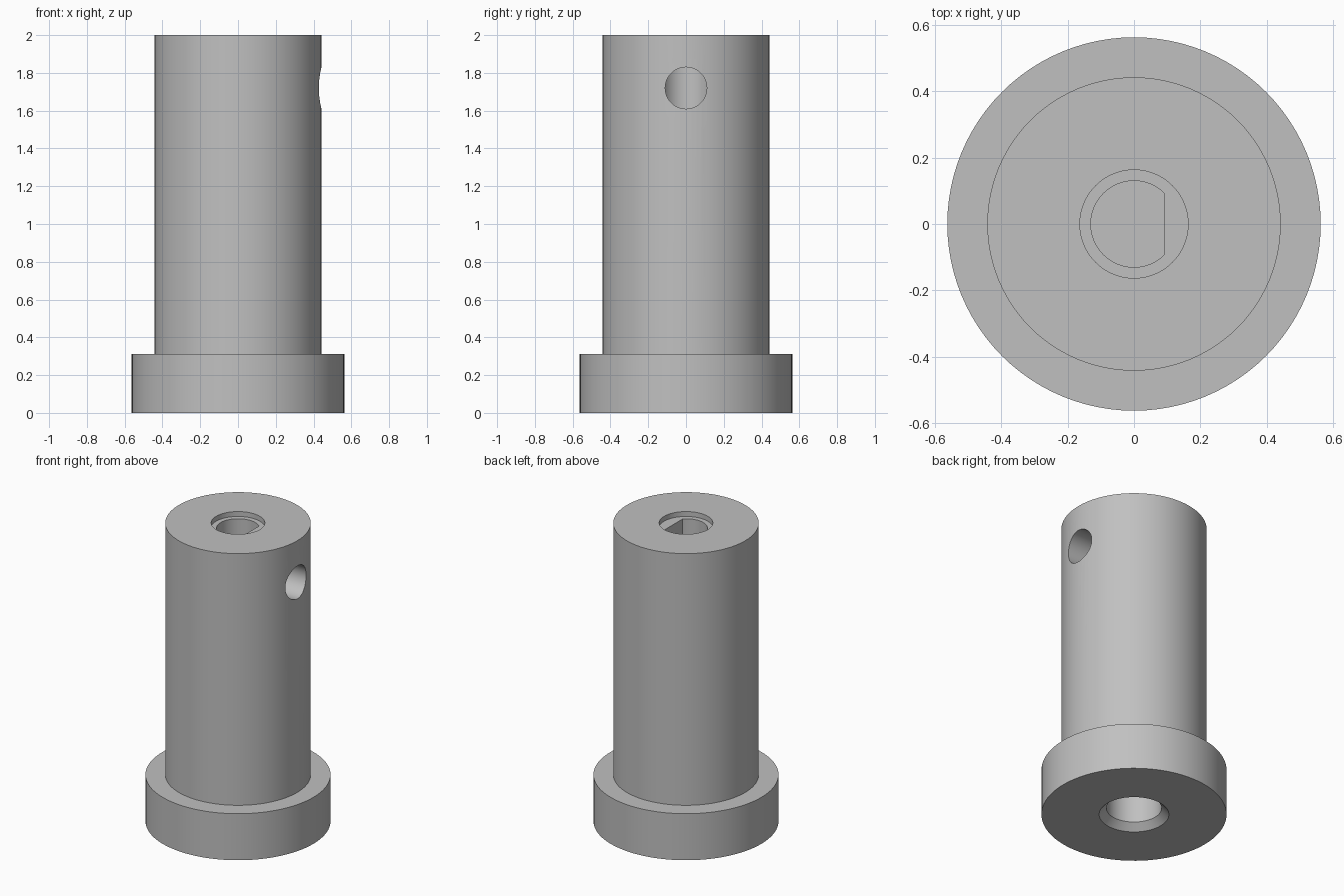
import bpy
import bmesh
import math
from mathutils import Matrix

if "Cube" in bpy.data.objects:
    bpy.data.objects.remove(bpy.data.objects["Cube"], do_unlink=True)

SIDES = 96

steel = bpy.data.materials.new("plain grey")
steel.use_nodes = True
GREY = (0.53, 0.53, 0.53, 1)
steel.diffuse_color = GREY
steel.node_tree.nodes["Principled BSDF"].inputs["Base Color"].default_value = GREY


def new_object(name, bm):
    bmesh.ops.recalc_face_normals(bm, faces=bm.faces)
    mesh = bpy.data.meshes.new(name)
    bm.to_mesh(mesh)
    bm.free()
    mesh.materials.append(steel)
    obj = bpy.data.objects.new(name, mesh)
    bpy.context.collection.objects.link(obj)
    return obj


def lathe(name, profile):
    """Spin an (r, z) profile that starts and ends on the z axis."""
    bm = bmesh.new()
    verts = [bm.verts.new((r, 0, z)) for r, z in profile]
    edges = [bm.edges.new(pair) for pair in zip(verts, verts[1:])]
    bmesh.ops.spin(bm, geom=verts + edges, cent=(0, 0, 0), axis=(0, 0, 1),
                   angle=math.tau, steps=SIDES, use_duplicate=False)
    bmesh.ops.remove_doubles(bm, verts=bm.verts, dist=1e-5)
    return new_object(name, bm)


def prism(name, outline, depth, matrix):
    """Extrude a flat outline along local z."""
    bm = bmesh.new()
    face = bm.faces.new([bm.verts.new((x, y, 0)) for x, y in outline])
    top = bmesh.ops.extrude_face_region(bm, geom=[face])["geom"]
    moved = [v for v in top if isinstance(v, bmesh.types.BMVert)]
    bmesh.ops.translate(bm, verts=moved, vec=(0, 0, depth))
    bm.transform(matrix)
    return new_object(name, bm)


def arc(r, start=0.0, end=math.tau, count=SIDES):
    return [(r * math.cos(a), r * math.sin(a))
            for a in (start + (end - start) * i / count for i in range(count))]


# Flanged body with a chamfered blind bore from below
body = lathe("flanged_sleeve", [
    (0, 0.8), (0.168, 0.8), (0.168, 0.044), (0.212, 0), (0.5625, 0),
    (0.5625, 0.312), (0.442, 0.312), (0.442, 2), (0, 2)])

# Shallow round recess, D-shaped blind bore and radial screw hole
half = math.acos(0.09 / 0.13)
d_outline = arc(0.13, half, math.tau - half) + [(0.09, -0.13 * math.sin(half))]
cutters = [
    prism("recess_cutter", arc(0.163), 0.2, Matrix.Translation((0, 0, 1.967))),
    prism("d_bore_cutter", d_outline, 0.9, Matrix.Translation((0, 0, 1.2))),
    prism("screw_hole_cutter", arc(0.11), 0.6,
          Matrix.Translation((0, 0, 1.72)) @ Matrix.Rotation(math.pi / 2, 4, "Y")),
]

bpy.context.view_layer.objects.active = body
for cutter in cutters:
    cutter.hide_render = True
    mod = body.modifiers.new(cutter.name, "BOOLEAN")
    mod.operation = "DIFFERENCE"
    mod.solver = "EXACT"
    mod.object = cutter
    bpy.ops.object.modifier_apply(modifier=mod.name)
    bpy.data.objects.remove(cutter, do_unlink=True)

# Smooth walls with crisp rims
bpy.ops.object.select_all(action="DESELECT")
body.select_set(True)
bpy.ops.object.shade_smooth_by_angle(angle=math.radians(30))
